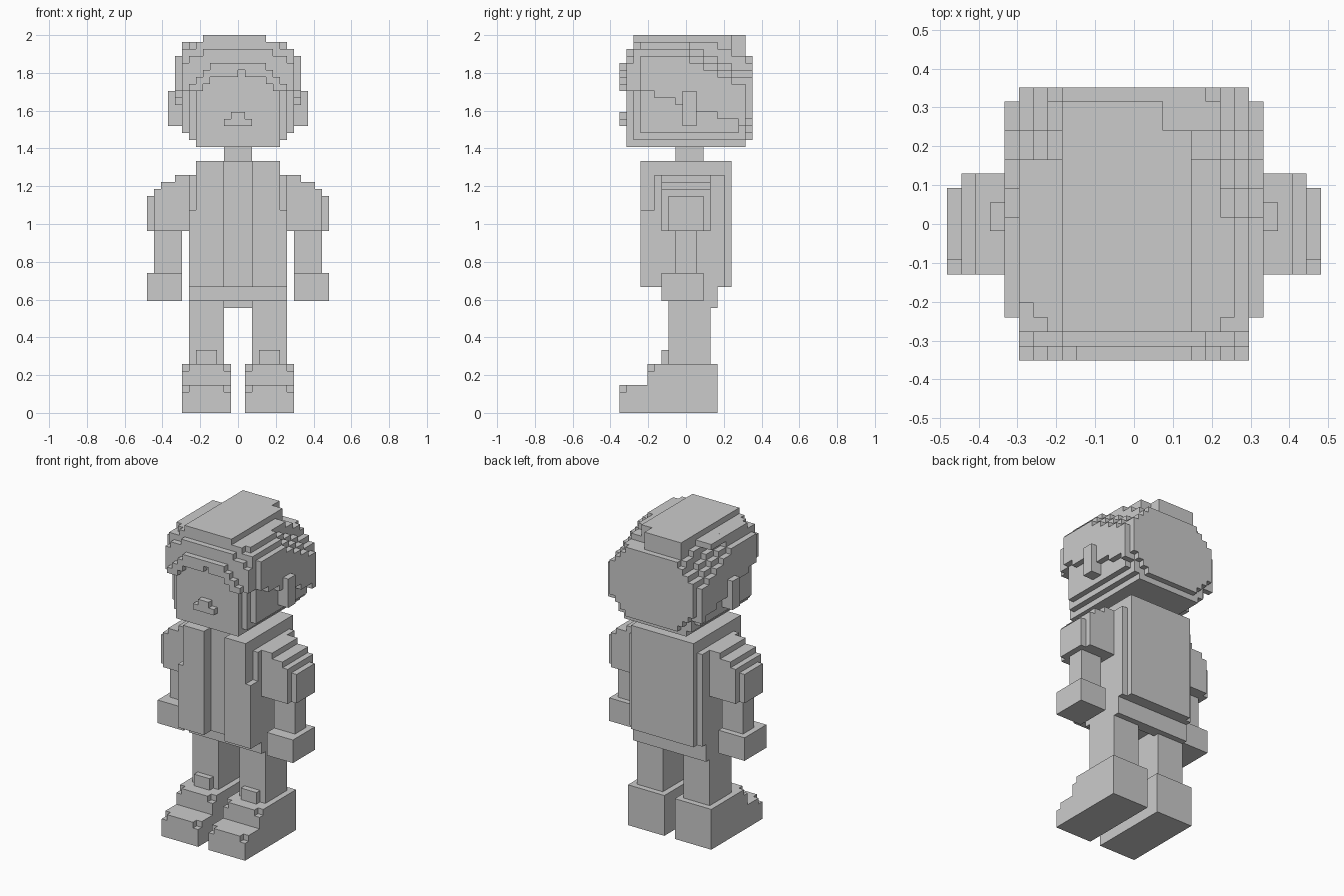
import bpy
import bmesh
from mathutils import Matrix, Vector

default_cube = bpy.data.objects.get("Cube")
if default_cube:
    bpy.data.objects.remove(default_cube, do_unlink=True)

UNIT = 2 / 54  # edge length of one block

grey = bpy.data.materials.new("plain_grey")
grey.use_nodes = True
grey.diffuse_color = (0.6, 0.6, 0.6, 1)
grey.node_tree.nodes["Principled BSDF"].inputs["Base Color"].default_value = grey.diffuse_color


def part(name, boxes):
    """Build one object from boxes given as x, y and z ranges in blocks."""
    bm = bmesh.new()
    for x_range, y_range, z_range in boxes:
        low = Vector((x_range[0], y_range[0] - 0.5, z_range[0])) * UNIT
        high = Vector((x_range[1], y_range[1] - 0.5, z_range[1])) * UNIT
        size = high - low
        matrix = Matrix.Translation((low + high) / 2) @ Matrix.Diagonal((*size, 1))
        bmesh.ops.create_cube(bm, size=1, matrix=matrix)
    mesh = bpy.data.meshes.new(name)
    bm.to_mesh(mesh)
    bm.free()
    mesh.materials.append(grey)
    obj = bpy.data.objects.new(name, mesh)
    bpy.context.collection.objects.link(obj)
    return obj


def pair(name, boxes):
    """Build a left part and its mirrored right part."""
    part("left_" + name, boxes)
    mirrored = [((-x[1], -x[0]), y, z) for x, y, z in boxes]
    part("right_" + name, mirrored)


def wide(half, y_range, z_range):
    """Box centred across the body."""
    return ((-half, half), y_range, z_range)


# Shoes with stepped toe, ankle and tongue
pair("shoe", [
    ((1, 8), (-8, 5), (0, 4)),
    ((1, 8), (-9, -8), (0, 3)),
    ((2, 7), (-9, -8), (3, 4)),
    ((1, 8), (-4, 5), (4, 6)),
    ((2, 7), (-5, -4), (4, 7)),
    ((1, 8), (-5, -4), (4, 6)),
    ((1, 8), (-4, 5), (6, 7)),
    ((3, 6), (-3, -2), (7, 9)),
])

# Legs and hips
pair("leg", [((2, 7), (-2, 4), (7, 16))])
part("hips", [
    wide(7, (-3, 5), (16, 20)),
    wide(7, (3, 5), (15, 16)),
])

# Torso, open jacket and back
part("torso", [
    wide(7, (-4, 6), (18, 34)),
    wide(6, (-4, 6), (34, 36)),
])
pair("jacket_front", [
    ((2, 7), (-6, -4), (18, 29)),
    ((2, 6), (-6, -4), (29, 36)),
])
part("jacket_back", [wide(6, (6, 7), (18, 36))])
part("neck", [wide(2, (-1, 3), (36, 38))])

# Arms
pair("sleeve", [
    ((7, 12), (-3, 4), (26, 32)),
    ((7, 11), (-3, 4), (32, 33)),
    ((6, 9), (-3, 4), (33, 34)),
    ((12, 13), (-2, 3), (26, 31)),
])
pair("forearm", [((8, 12), (-1, 2), (20, 26))])
pair("hand", [((8, 13), (-3, 3), (16, 20))])

# Head, stepped in at its corners
part("head", [
    wide(6, (-8, 9), (38, 46)),
    wide(7, (-7, 9), (39, 46)),
    wide(8, (-6, 8), (40, 46)),
])
part("nose", [
    wide(2, (-9, -8), (41, 42)),
    wide(1, (-9, -8), (42, 43)),
])
pair("ear", [((8, 10), (0, 2), (41, 46))])

# Side hair: bands that slope down toward the back
side_hair = []
bands = [(9, 0, 51), (8, 1, 52), (7, 2, 53), (6, 4, 53)]
for y in range(-6, 9):
    top = 51 - max(0, (y + 1) // 2)
    bottom = 45 - (y + 4) // 3
    for half, rise, cap in bands:
        side_hair.append(wide(half, (y, y + 1), (bottom, min(top + rise, cap))))
part("side_hair", side_hair)

# Crown
part("crown", [
    ((-5, 4), (-7, 7), (50, 54)),
    ((-5, 2), (7, 9), (50, 54)),
    ((-8, -5), (-5, 5), (52, 53)),
    wide(6, (-7, -6), (51, 53)),
])

# Rounded back of the hair
back_hair = []
for z in range(39, 51):
    half = min(8, 55 - z, z - 34)
    back_hair.append(wide(half, (8, 10), (z, z + 1)))
part("back_hair", back_hair)

# Hairline layers over the forehead
part("front_hair", [
    wide(8, (-7, -6), (46, 52)),
    wide(8, (-8, -7), (46, 50)),
    wide(7, (-8, -7), (50, 51)),
    wide(5, (-8, -7), (51, 52)),
])

# Arched fringe with a parting
fringe = []
for x in range(-7, 7):
    distance = abs(x + 0.5)
    top = 50 - max(0, int(distance) - 3)
    bottom = max(46, top - 2)
    if x == 0:
        bottom = top - 1
    fringe.append(((x, x + 1), (-9, -8), (bottom, top)))
part("fringe", fringe)
